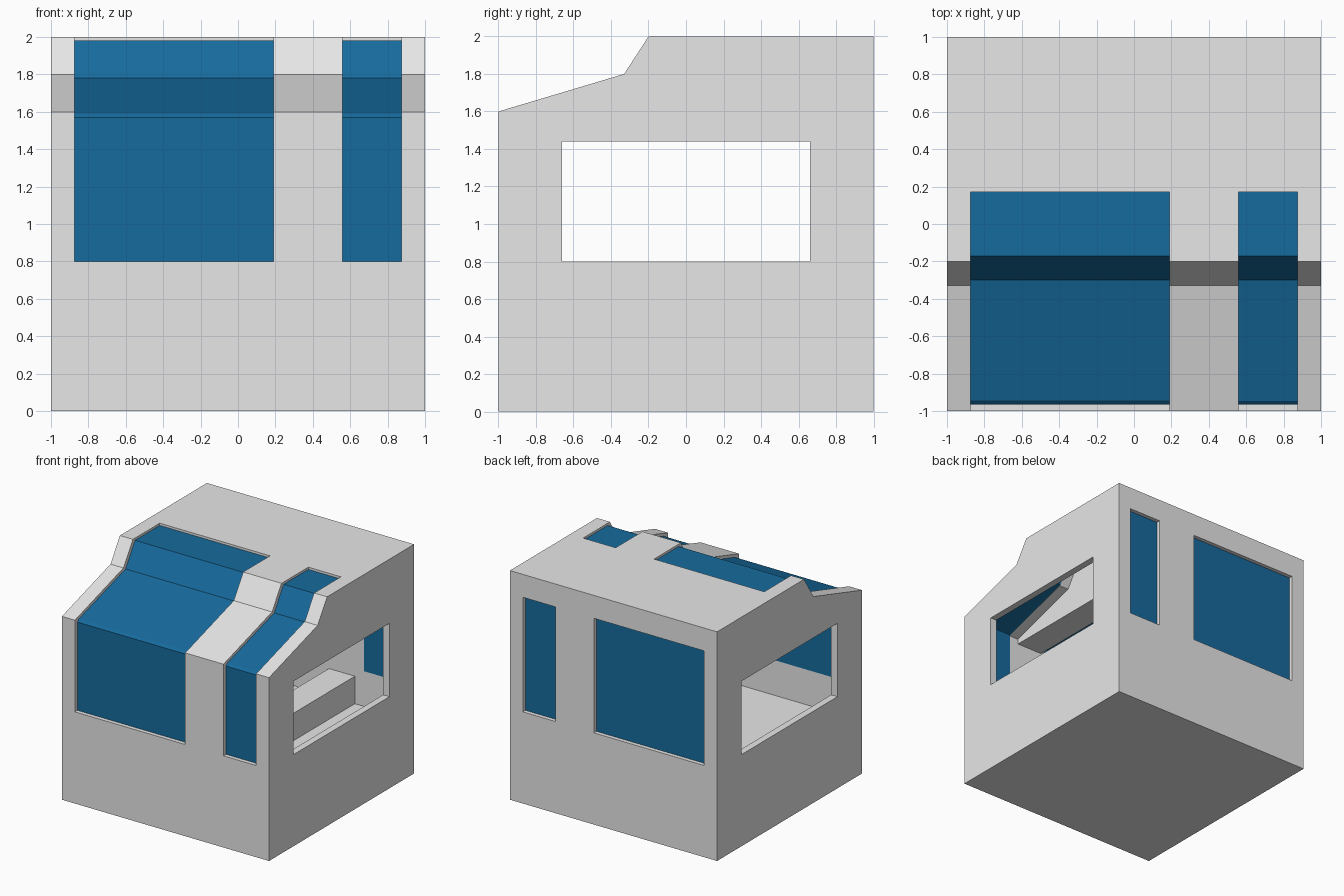
import bpy, bmesh

cube = bpy.data.objects.get("Cube")
if cube:
    bpy.data.objects.remove(cube, do_unlink=True)


def material(name, rgb):
    m = bpy.data.materials.new(name)
    m.use_nodes = True
    m.diffuse_color = (*rgb, 1)
    bsdf = next(n for n in m.node_tree.nodes if n.type == 'BSDF_PRINCIPLED')
    bsdf.inputs["Base Color"].default_value = (*rgb, 1)
    return m


GREY = material("wall grey", (0.8, 0.8, 0.8))
BLUE = material("glass blue", (0.008, 0.145, 0.34))


def prism(name, profile, x0, x1, mat):
    """Extrude a closed (y, z) profile from x0 to x1."""
    bm = bmesh.new()
    face = bm.faces.new([bm.verts.new((x0, y, z)) for y, z in profile])
    ext = bmesh.ops.extrude_face_region(bm, geom=[face])
    moved = [v for v in ext["geom"] if isinstance(v, bmesh.types.BMVert)]
    bmesh.ops.translate(bm, verts=moved, vec=(x1 - x0, 0, 0))
    bmesh.ops.recalc_face_normals(bm, faces=bm.faces)
    me = bpy.data.meshes.new(name)
    bm.to_mesh(me)
    bm.free()
    me.materials.append(mat)
    ob = bpy.data.objects.new(name, me)
    bpy.context.collection.objects.link(ob)
    return ob


def rect(y0, y1, z0, z1):
    return [(y0, z0), (y1, z0), (y1, z1), (y0, z1)]


def cut(target, profile, x0, x1):
    """Subtract a prism from the target and remove the cutter."""
    cutter = prism("cutter", profile, x0, x1, GREY)
    cutter.hide_render = True
    mod = target.modifiers.new("cut", 'BOOLEAN')
    mod.operation = 'DIFFERENCE'
    mod.solver = 'EXACT'
    mod.object = cutter
    bpy.context.view_layer.objects.active = target
    bpy.ops.object.modifier_apply(modifier=mod.name)
    bpy.data.objects.remove(cutter, do_unlink=True)


# Outer body with the stepped, sloping front roof
body = prism("cabin_body", [(-1, 0), (1, 0), (1, 2), (-0.2, 2), (-0.33, 1.8), (-1, 1.6)],
             -1, 1, GREY)

# Two inner cells, leaving a partition between them
room = [(-0.94, 0.49), (0.94, 0.49), (0.94, 1.94), (-0.167, 1.94), (-0.292, 1.749), (-0.94, 1.555)]
cut(body, room, -0.94, 0.22)
cut(body, room, 0.47, 0.94)

# Opening through the partition, then through both side walls
cut(body, rect(-0.94, 0.94, 0.73, 1.51), 0.1, 0.6)
for x0, x1 in ((-1.1, -0.9), (0.9, 1.1)):
    cut(body, rect(-0.66, 0.66, 0.8, 1.44), x0, x1)

# Wrap-over front windows and matching back windows
front_pane = [(-0.965, 0.8), (-0.965, 1.57), (-0.945, 1.59), (-0.30, 1.78), (-0.17, 1.98), (0.17, 1.98),
              (0.17, 1.945), (-0.155, 1.945), (-0.285, 1.755), (-0.935, 1.56), (-0.935, 0.8)]
for side, x0, x1 in (("wide", -0.875, 0.19), ("narrow", 0.56, 0.875)):
    cut(body, rect(-1.1, 0.17, 0.8, 2.1), x0, x1)
    cut(body, rect(0.9, 1.1, 0.8, 1.8), x0, x1)
    prism(side + "_front_glass", front_pane, x0, x1, BLUE)
    prism(side + "_back_glass", rect(0.935, 0.965, 0.8, 1.8), x0, x1, BLUE)
